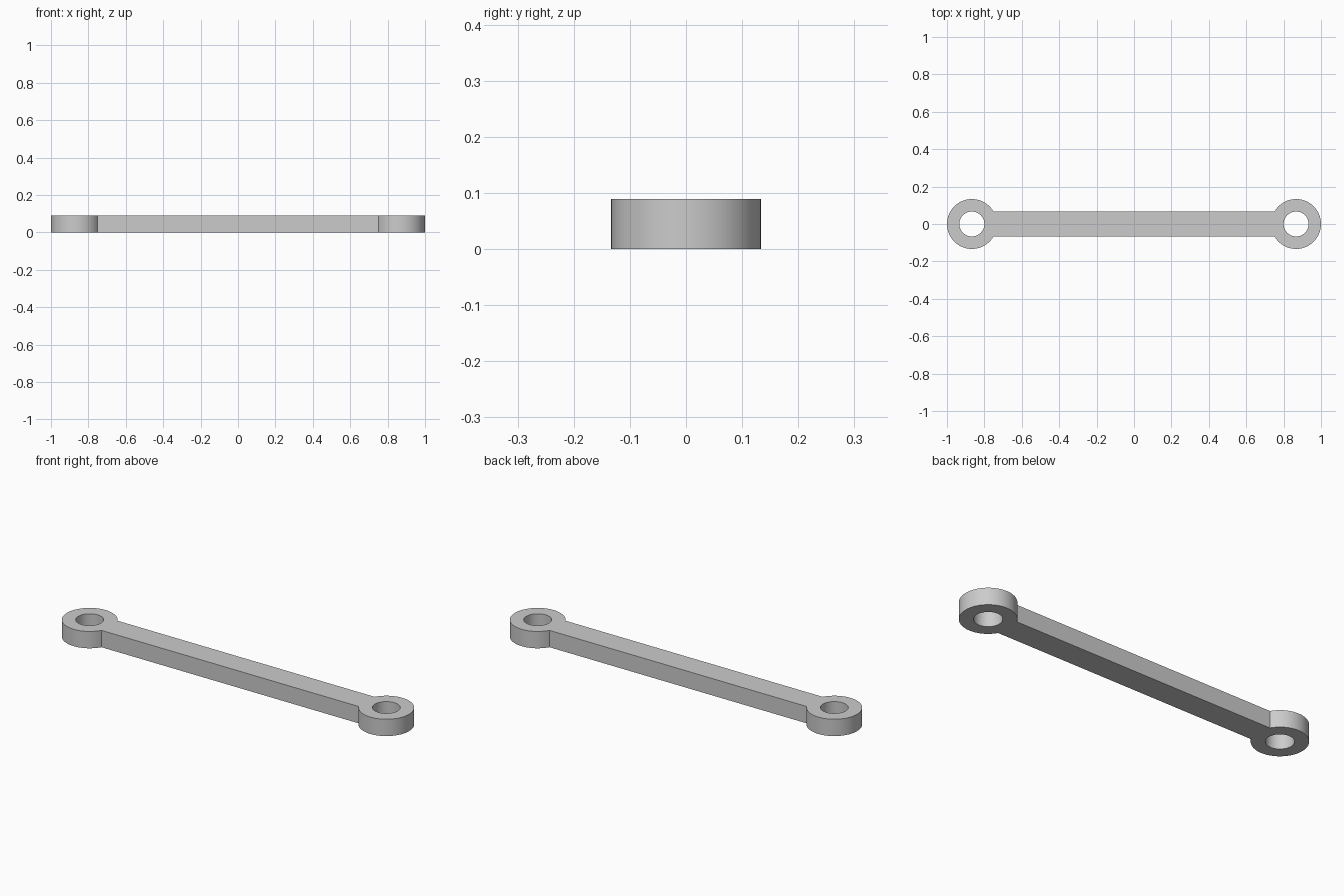
import bpy
import bmesh
from math import cos, sin, tau

if "Cube" in bpy.data.objects:
    bpy.data.objects.remove(bpy.data.objects["Cube"])

EYE_X, EYE_R, HOLE_R = 0.8667, 0.1333, 0.0667
THICK = 0.089
SEG = 72
NECK = SEG // 12          # the bar meets each eye 30 degrees off the axis

steel = bpy.data.materials.new("plain grey")
steel.use_nodes = True
grey = (0.6, 0.6, 0.6, 1)
steel.diffuse_color = grey
steel.node_tree.nodes["Principled BSDF"].inputs["Base Color"].default_value = grey

bm = bmesh.new()


def circle(side, radius):
    """Circle of points starting from the side that faces the bar."""
    return [bm.verts.new((side * (EYE_X - radius * cos(tau * i / SEG)),
                          -side * radius * sin(tau * i / SEG), 0))
            for i in range(SEG)]


# Flat ring for each end eye; keep the arc where the bar joins
neck_arcs = []
for side in (1, -1):
    outer, inner = circle(side, EYE_R), circle(side, HOLE_R)
    for i in range(SEG):
        j = (i + 1) % SEG
        bm.faces.new((outer[i], outer[j], inner[j], inner[i]))
    neck_arcs.append([outer[i] for i in range(-NECK, NECK + 1)])

# Bar between the two eyes, sharing their neck arcs
bm.faces.new(neck_arcs[0][::-1] + neck_arcs[1][::-1])

# Raise the flat outline into a solid
raised = bmesh.ops.extrude_face_region(bm, geom=bm.faces[:], use_keep_orig=True)
top = [g for g in raised["geom"] if isinstance(g, bmesh.types.BMVert)]
bmesh.ops.translate(bm, verts=top, vec=(0, 0, THICK))
bmesh.ops.recalc_face_normals(bm, faces=bm.faces[:])

mesh = bpy.data.meshes.new("link_bar")
bm.to_mesh(mesh)
bm.free()
mesh.materials.append(steel)
link = bpy.data.objects.new("link_bar", mesh)
bpy.context.collection.objects.link(link)

# Smooth round walls, crisp rims and neck corners
bpy.ops.object.select_all(action="DESELECT")
link.select_set(True)
bpy.context.view_layer.objects.active = link
bpy.ops.object.shade_smooth_by_angle(angle=0.5)
